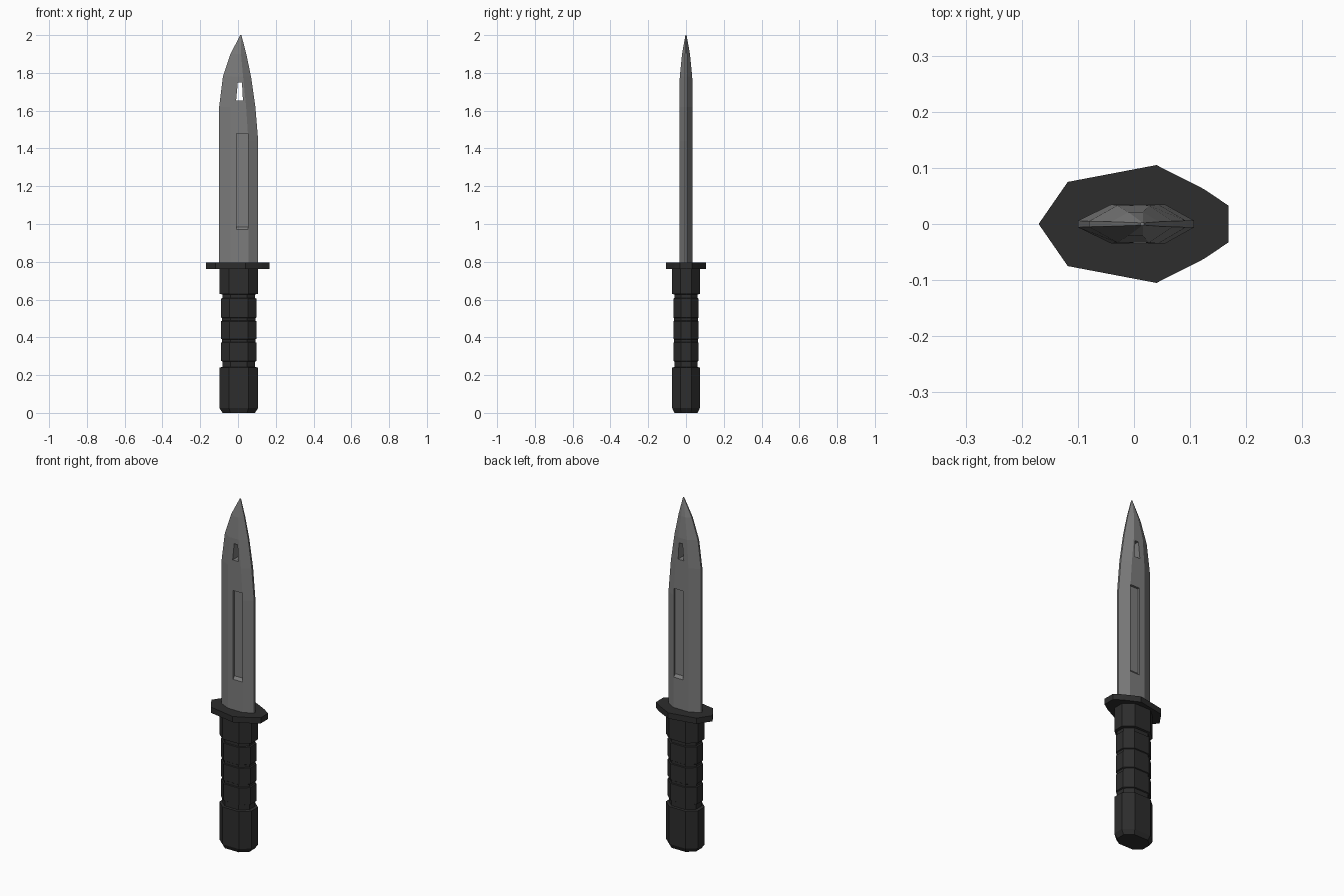
import bpy, bmesh

if "Cube" in bpy.data.objects:
    bpy.data.objects.remove(bpy.data.objects["Cube"])


def material(name, c):
    m = bpy.data.materials.new(name)
    m.diffuse_color = (*c, 1)
    m.use_nodes = True
    m.node_tree.nodes["Principled BSDF"].inputs["Base Color"].default_value = m.diffuse_color
    return m


STEEL = material("blade grey", (0.2, 0.2, 0.2))
BLACK = material("grip black", (0.026, 0.026, 0.026))


def loft(name, rings, mat):
    """Skin a stack of equal-length rings of 3D points and cap both ends."""
    bm = bmesh.new()
    loops = [[bm.verts.new(p) for p in r] for r in rings]
    n = len(loops[0])
    for a, b in zip(loops, loops[1:]):
        for i in range(n):
            j = (i + 1) % n
            bm.faces.new((a[i], a[j], b[j], b[i]))
    bm.faces.new(loops[0][::-1])
    bm.faces.new(loops[-1])
    bmesh.ops.recalc_face_normals(bm, faces=bm.faces)
    me = bpy.data.meshes.new(name)
    bm.to_mesh(me)
    bm.free()
    me.materials.append(mat)
    ob = bpy.data.objects.new(name, me)
    bpy.context.collection.objects.link(ob)
    return ob


def cut(target, cutter):
    mod = target.modifiers.new("cut", 'BOOLEAN')
    mod.operation = 'DIFFERENCE'
    mod.solver = 'EXACT'
    mod.object = cutter
    dg = bpy.context.evaluated_depsgraph_get()
    me = bpy.data.meshes.new_from_object(target.evaluated_get(dg))
    target.modifiers.clear()
    target.data = me
    bpy.data.objects.remove(cutter)


# Blade: z, back edge, flat start, flat end, cutting edge, half thickness, edge half
stations = [
    (0.78, -0.10, -0.04, 0.055, 0.107, 0.035, 0.006),
    (1.44, -0.10, -0.04, 0.055, 0.107, 0.035, 0.006),
    (1.62, -0.10, -0.04, 0.043, 0.092, 0.035, 0.006),
    (1.78, -0.08, -0.03, 0.027, 0.069, 0.033, 0.005),
    (1.90, -0.04, -0.01, 0.016, 0.044, 0.021, 0.004),
    (2.00, 0.012, 0.014, 0.016, 0.018, 0.003, 0.002),
]
blade = loft("blade", [
    [(l, -e, z), (a, -h, z), (b, -h, z), (r, -e, z),
     (r, e, z), (b, h, z), (a, h, z), (l, e, z)]
    for z, l, a, b, r, h, e in stations], STEEL)

# Through slot near the tip
slot = [(-0.01, 1.655), (0.026, 1.655), (0.021, 1.75), (-0.001, 1.75)]
cut(blade, loft("slot_cutter", [[(x, y, z) for x, z in slot] for y in (-0.1, 0.1)], STEEL))

# Fullers on both faces, with a ramp at the lower end
fuller = [(0.06, 0.94), (0.06, 1.48), (0.022, 1.48), (0.022, 0.985)]
for s in (-1, 1):
    cut(blade, loft("fuller_cutter", [[(x, s * y, z) for y, z in fuller]
                                      for x in (-0.007, 0.053)], STEEL))

# Guard plate
half = [(-0.118, 0.075), (0.04, 0.105), (0.125, 0.062), (0.168, 0.033)]
outline = [(-0.17, 0)] + [(x, -y) for x, y in half] + half[::-1]
loft("guard", [[(x, y, z) for x, y in outline] for z in (0.762, 0.795)], BLACK)

# Grip: octagonal section scaled along z, with ring grooves
section = [(-0.102, -0.03), (-0.052, -0.073), (0.052, -0.073), (0.102, -0.03)]
section += [(x, -y) for x, y in section[::-1]]
profile = [(0, 0.84), (0.025, 1), (0.24, 1), (0.243, 0.85), (0.272, 0.85), (0.275, 0.92)]
for g in (0.382, 0.495):
    profile += [(g - 0.01, 0.92), (g - 0.007, 0.86), (g + 0.007, 0.86), (g + 0.01, 0.92)]
profile += [(0.605, 0.92), (0.608, 0.85), (0.627, 0.85), (0.63, 1), (0.77, 1)]
loft("grip", [[(x * s + 0.004, y * s, z) for x, y in section] for z, s in profile], BLACK)
